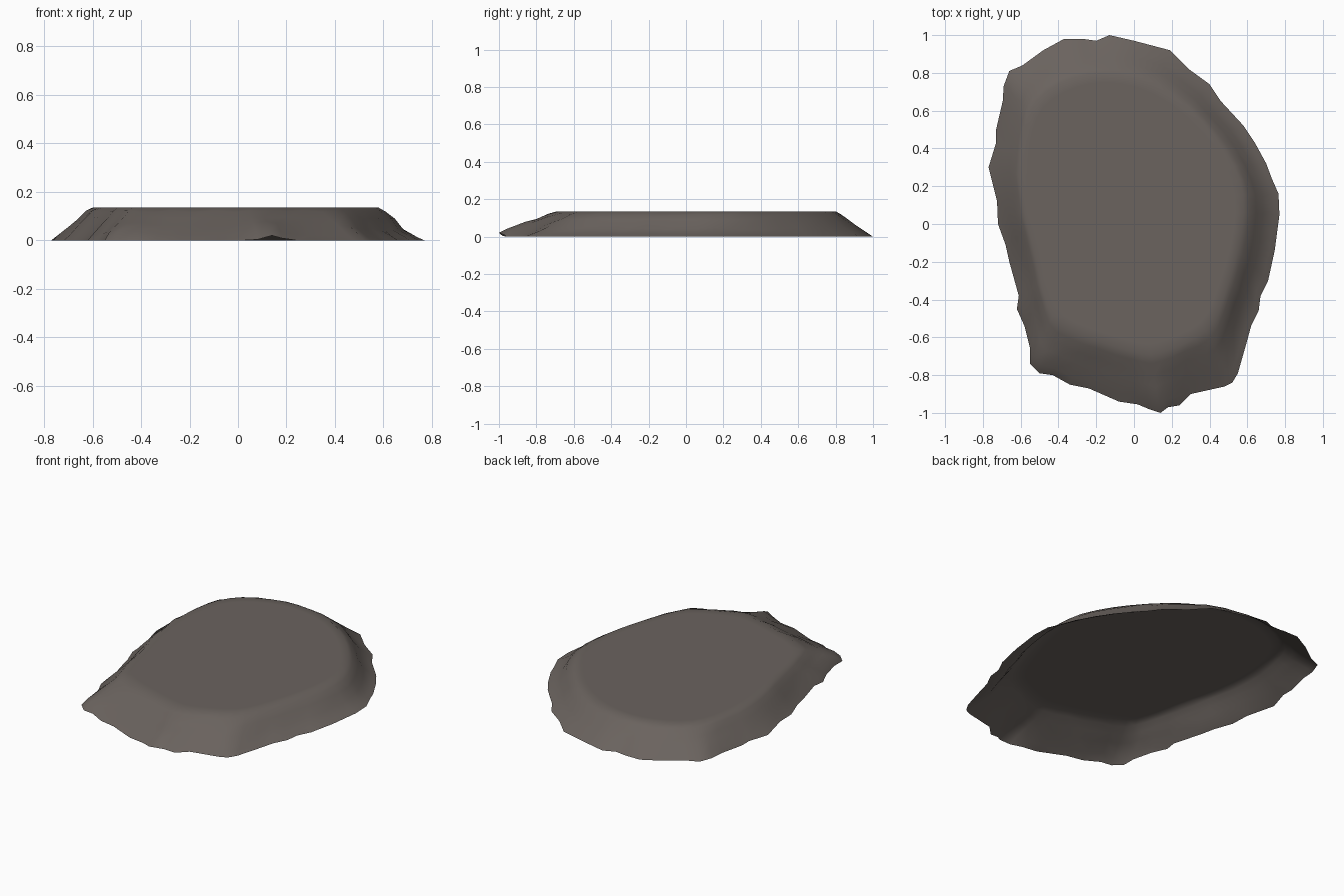
import bpy, bmesh, math, random
from mathutils import Vector

if "Cube" in bpy.data.objects:
    bpy.data.objects.remove(bpy.data.objects["Cube"])

random.seed(4)

# Ragged foot outline of the slab, clockwise seen from above
OUTLINE = [(-.13, 1.0), (0, .97), (.19, .92), (.29, .82), (.40, .74), (.46, .65), (.58, .52),
           (.64, .43), (.70, .32), (.73, .24), (.765, .16), (.77, .05), (.745, -.14), (.71, -.30),
           (.67, -.38), (.66, -.46), (.62, -.54), (.59, -.65), (.55, -.79), (.52, -.84),
           (.48, -.86), (.30, -.90), (.24, -.96), (.18, -.97), (.14, -1.0), (.08, -.98),
           (.02, -.955), (-.08, -.94), (-.24, -.87), (-.34, -.85), (-.43, -.80), (-.50, -.79),
           (-.55, -.74), (-.55, -.66), (-.58, -.54), (-.62, -.45), (-.61, -.38), (-.66, -.20),
           (-.68, -.11), (-.72, 0), (-.725, .12), (-.77, .30), (-.73, .43), (-.73, .50),
           (-.695, .65), (-.69, .73), (-.66, .81), (-.59, .84), (-.48, .92), (-.37, .98),
           (-.27, .98), (-.20, .97)]
TOP = 0.135
foot = [Vector(p) for p in reversed(OUTLINE)]      # counter-clockwise
n = len(foot)

# Plateau edge: the foot outline smoothed, then fitted to the flat top's extents
rim = foot[:]
for _ in range(4):
    rim = [(rim[i - 1] + rim[i] * 2 + rim[(i + 1) % n]) / 4 for i in range(n)]


def fit(pts, axis, lo, hi):
    a, b = min(p[axis] for p in pts), max(p[axis] for p in pts)
    for p in pts:
        p[axis] = lo + (p[axis] - a) / (b - a) * (hi - lo)


fit(rim, 0, -.60, .58)
fit(rim, 1, -.69, .80)

# Side profiles: inward fraction, then height for plain, concave and convex slopes
STEPS = (0, .15, .45, .65, .85, 1)
PLAIN = (0, .02, .062, .092, .12, TOP)
CONCAVE = (0, .012, .043, .09, .118, TOP)
CONVEX = (0, .042, .075, .097, .12, TOP)


def height(k, p):
    """Blend the profiles: concave on the right, convex at the front spurs."""
    right = max(0, min(1, p.x / .6)) * (p.y > -.8)
    spur = 0
    if p.y < -.6:
        spur = max(math.exp(-((p.x - .14) / .09) ** 2), math.exp(-((p.x + .48) / .1) ** 2))
    z = PLAIN[k] + (CONCAVE[k] - PLAIN[k]) * right
    z += (CONVEX[k] - z) * spur
    if k == 0 and p.y < -.94:                       # slightly lifted front lip
        z = .02 * math.exp(-((p.x - .14) / .045) ** 2)
    return z


# Slab shell, open underneath
bm = bmesh.new()
rings = []
for k, t in enumerate(STEPS):
    ring = []
    for f, r in zip(foot, rim):
        p = f.lerp(r, t)
        z = height(k, f)
        if 0 < k < len(STEPS) - 1:
            z += random.uniform(-.004, .004)
        ring.append(bm.verts.new((p.x, p.y, z)))
    rings.append(ring)

# Flat top, closed by shrinking rings
centre = Vector((-.01, .05))
for s in (.93, .7, .35):
    rings.append([bm.verts.new((*centre.lerp(r, s), TOP)) for r in rim])
for a, b in zip(rings, rings[1:]):
    for i in range(n):
        j = (i + 1) % n
        bm.faces.new((a[i], a[j], b[j], b[i]))
hub = bm.verts.new((*centre, TOP))
for i in range(n):
    bm.faces.new((rings[-1][i], rings[-1][(i + 1) % n], hub))

for f in bm.faces:
    f.smooth = True

mesh = bpy.data.meshes.new("stone_slab")
bm.to_mesh(mesh)
bm.free()
slab = bpy.data.objects.new("stone_slab", mesh)
bpy.context.collection.objects.link(slab)

stone = bpy.data.materials.new("warm grey stone")
stone.diffuse_color = (.145, .125, .113, 1)
stone.use_nodes = True
stone.node_tree.nodes["Principled BSDF"].inputs["Base Color"].default_value = stone.diffuse_color
mesh.materials.append(stone)
